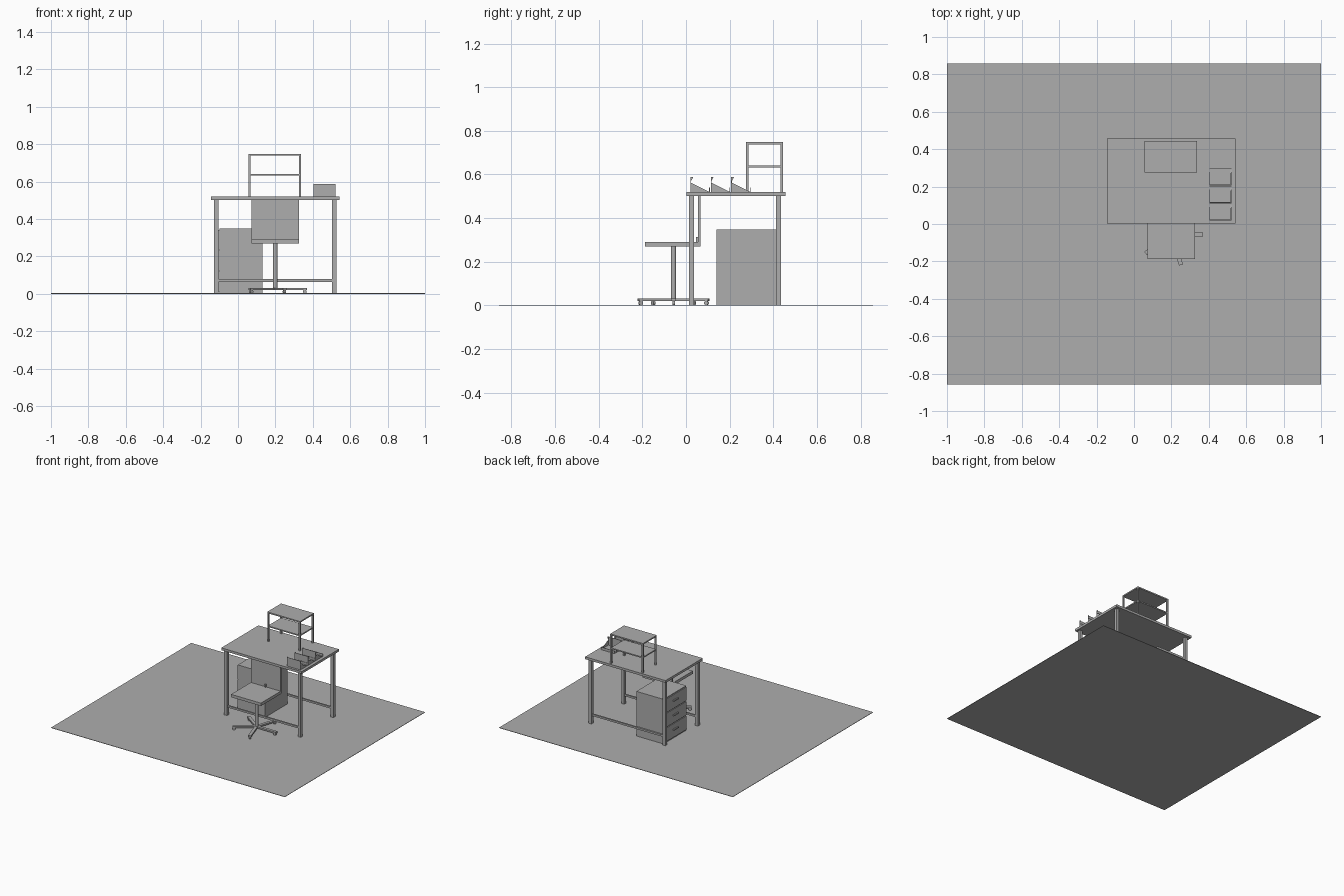
import bpy, bmesh, math
from mathutils import Matrix, Vector

old = bpy.data.objects.get("Cube")
if old:
    bpy.data.objects.remove(old, do_unlink=True)

GREY = (0.42, 0.42, 0.42, 1)
mat = bpy.data.materials.new("plain grey")
mat.use_nodes = True
mat.diffuse_color = GREY
mat.node_tree.nodes["Principled BSDF"].inputs["Base Color"].default_value = GREY


def finish(name, bm):
    bmesh.ops.recalc_face_normals(bm, faces=bm.faces)
    mesh = bpy.data.meshes.new(name)
    bm.to_mesh(mesh)
    bm.free()
    mesh.materials.append(mat)
    obj = bpy.data.objects.new(name, mesh)
    bpy.context.scene.collection.objects.link(obj)
    return obj


def box(name, x, y, z):
    """Box from (low, high) ranges along each axis."""
    size = [b - a for a, b in (x, y, z)]
    centre = Vector([(a + b) / 2 for a, b in (x, y, z)])
    bm = bmesh.new()
    bmesh.ops.create_cube(bm, size=1, matrix=Matrix.Translation(centre) @ Matrix.Diagonal((*size, 1)))
    return finish(name, bm)


def cylinder(name, centre, radius, depth, turn=Matrix()):
    bm = bmesh.new()
    bmesh.ops.create_cone(bm, cap_ends=True, segments=16, radius1=radius, radius2=radius,
                          depth=depth, matrix=Matrix.Translation(centre) @ turn)
    obj = finish(name, bm)
    bpy.context.view_layer.objects.active = obj
    obj.select_set(True)
    bpy.ops.object.shade_smooth_by_angle()
    obj.select_set(False)
    return obj


def side_plate(name, x, width, points):
    """Extrude a profile in the y-z plane along x."""
    bm = bmesh.new()
    face = bm.faces.new([bm.verts.new((x, y, z)) for y, z in points])
    out = bmesh.ops.extrude_face_region(bm, geom=[face])
    moved = [v for v in out["geom"] if isinstance(v, bmesh.types.BMVert)]
    bmesh.ops.translate(bm, verts=moved, vec=(width, 0, 0))
    return finish(name, bm)


# Floor
box("floor", (-1, 1), (-0.857, 0.857), (0, 0.003))

# Desk: top, four legs, front and back rails
TOP = 0.52
box("desk_top", (-0.145, 0.543), (0.003, 0.457), (0.502, TOP))
for depth, y in (("front", 0.014), ("back", 0.413)):
    for side, x in (("right", -0.128), ("left", 0.503)):
        box(f"desk_leg_{depth}_{side}", (x, x + 0.024), (y, y + 0.023), (0, 0.502))
    box(f"desk_rail_{depth}", (-0.104, 0.503), (y + 0.005, y + 0.018), (0.064, 0.078))

# Drawer cabinet with three drawers opening to the side
box("cabinet", (-0.1, 0.132), (0.14, 0.418), (0.003, 0.348))
for i in range(3):
    z = 0.012 + i * 0.112
    box(f"drawer_front_{i}", (-0.106, -0.1), (0.147, 0.411), (z, z + 0.106))
    box(f"drawer_handle_{i}", (-0.114, -0.106), (0.25, 0.308), (z + 0.055, z + 0.065))

# Shelf unit on the desk
X0, X1, Y0, Y1 = 0.057, 0.337, 0.276, 0.445
for x in (X0, X1 - 0.011):
    for y in (Y0, Y1 - 0.011):
        box("shelf_post", (x, x + 0.011), (y, y + 0.011), (TOP, 0.738))
box("shelf_top", (X0, X1), (Y0, Y1), (0.738, 0.748))
box("shelf_middle", (X0 + 0.003, X1 - 0.003), (Y0 + 0.003, Y1 - 0.003), (0.631, 0.64))

# Row of three sorting trays
T0, T1, WALL = 0.404, 0.52, 0.003
for i in range(3):
    y = 0.02 + i * 0.0935
    box("tray_front", (T0, T1), (y, y + WALL), (TOP, 0.566))
    box("tray_front_flap", (T0, T1), (y, y + WALL), (0.566, 0.588))
    box("tray_back", (T0, T1), (y + 0.086, y + 0.089), (TOP, 0.54))
    box("tray_floor", (T0, T1), (y, y + 0.086), (TOP, TOP + WALL))
    for x in (T0, T1 - WALL):
        side_plate("tray_side", x, WALL, [(y, TOP), (y + 0.087, TOP), (y, 0.564)])
        side_plate("tray_corner", x, WALL, [(y, 0.564), (y + 0.013, 0.588), (y, 0.588)])

# Chair: seat, backrest, bracket, post
CX, CY = 0.199, -0.057
box("chair_seat", (0.072, 0.327), (-0.187, 0.066), (0.269, 0.291))
box("chair_back", (0.072, 0.327), (0.054, 0.066), (0.291, 0.502))
box("chair_bracket", (CX - 0.005, CX + 0.005), (0.046, 0.054), (0.291, 0.313))
cylinder("chair_post", (CX, CY, 0.145), 0.012, 0.25)

# Five-armed base with casters
for i in range(5):
    turn = Matrix.Rotation(math.tau * i / 5, 4, 'Z')
    arm = box("chair_foot", (0, 0.17), (-0.011, 0.011), (0.02, 0.032))
    arm.matrix_world = Matrix.Translation((CX, CY, 0)) @ turn
    spot = Vector((CX, CY, 0.011)) + turn @ Vector((0.158, 0, 0))
    cylinder("chair_caster", spot, 0.01, 0.012, turn @ Matrix.Rotation(math.pi / 2, 4, 'X'))
